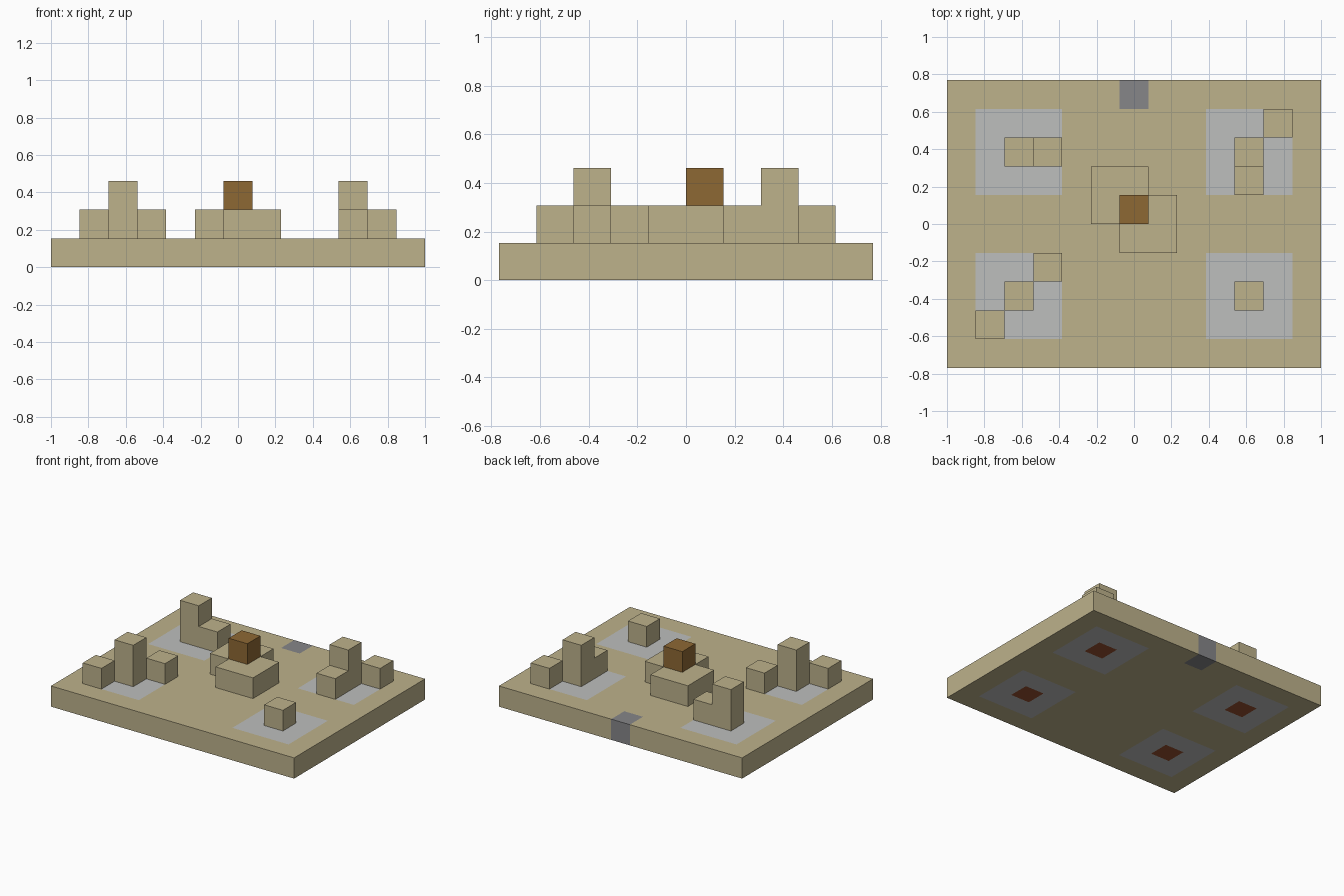
import bpy
import bmesh
from mathutils import Vector

cube = bpy.data.objects.get("Cube")
if cube:
    bpy.data.objects.remove(cube, do_unlink=True)

COLS, ROWS = 13, 10
U = 2 / COLS  # one block


def material(name, rgb):
    mat = bpy.data.materials.new(name)
    mat.use_nodes = True
    color = (*rgb, 1)
    mat.diffuse_color = color
    bsdf = next(n for n in mat.node_tree.nodes if n.type == 'BSDF_PRINCIPLED')
    bsdf.inputs["Base Color"].default_value = color
    bsdf.inputs["Roughness"].default_value = 0.9
    return mat


sand = material("sand", (0.51, 0.445, 0.26))
pale_grey = material("pale grey", (0.51, 0.52, 0.51))
dark_grey = material("dark grey", (0.24, 0.24, 0.25))
brown = material("brown", (0.27, 0.138, 0.034))
rust = material("rust", (0.31, 0.08, 0.028))


def prism(name, cells, low, high, mats, rule=None):
    """Extrude a footprint of grid cells between two block levels."""
    bm = bmesh.new()
    for i, j in cells:
        corners = [(i, j), (i + 1, j), (i + 1, j + 1), (i, j + 1)]
        bm.faces.new([bm.verts.new((x, y, low)) for x, y in corners])
    bmesh.ops.remove_doubles(bm, verts=bm.verts[:], dist=0.001)
    if not rule:
        bmesh.ops.dissolve_limit(bm, angle_limit=0.01, verts=bm.verts[:], edges=bm.edges[:])
    result = bmesh.ops.extrude_face_region(bm, geom=bm.faces[:], use_keep_orig=True)
    top = [g for g in result["geom"] if isinstance(g, bmesh.types.BMVert)]
    bmesh.ops.translate(bm, verts=top, vec=Vector((0, 0, high - low)))
    bmesh.ops.recalc_face_normals(bm, faces=bm.faces[:])
    if rule:
        for face in bm.faces:
            c = face.calc_center_median()
            face.material_index = rule(min(int(c.x), COLS - 1), min(int(c.y), ROWS - 1))
    # Grid units to model units, centred on the plate
    for v in bm.verts:
        v.co = Vector((v.co.x - COLS / 2, v.co.y - ROWS / 2, v.co.z)) * U
    mesh = bpy.data.meshes.new(name)
    bm.to_mesh(mesh)
    bm.free()
    for mat in mats:
        mesh.materials.append(mat)
    obj = bpy.data.objects.new(name, mesh)
    bpy.context.collection.objects.link(obj)
    return obj


def plate_color(i, j):
    if (i, j) == (6, 9):
        return 2  # rear gate block
    if i in (2, 10) and j in (2, 7):
        return 3  # pad centres
    if i in (1, 2, 3, 9, 10, 11) and j in (1, 2, 3, 6, 7, 8):
        return 1  # corner pads
    return 0


# Base plate with inlaid pads and gate block
plate_cells = [(i, j) for i in range(COLS) for j in range(ROWS)]
prism("base_plate", plate_cells, 0, 1, [sand, pale_grey, dark_grey, rust], plate_color)

# Corner structures: (column, row, height in blocks)
corners = {
    "front_right": [(1, 1, 1), (2, 2, 2), (3, 3, 1)],
    "back_right": [(2, 7, 2), (3, 7, 1)],
    "front_left": [(10, 2, 1)],
    "back_left": [(10, 6, 1), (10, 7, 2), (11, 8, 1)],
}
for corner, blocks in corners.items():
    for n, (i, j, height) in enumerate(blocks, 1):
        prism(f"{corner}_pillar_{n}", [(i, j)], 1, 1 + height, [sand])

# Central platform: two overlapping squares, topped by a brown block
squares = {(i + a, j + b) for i, j in ((5, 5), (6, 4)) for a in (0, 1) for b in (0, 1)}
prism("central_platform", sorted(squares), 1, 2, [sand])
prism("central_block", [(6, 5)], 2, 3, [brown])
